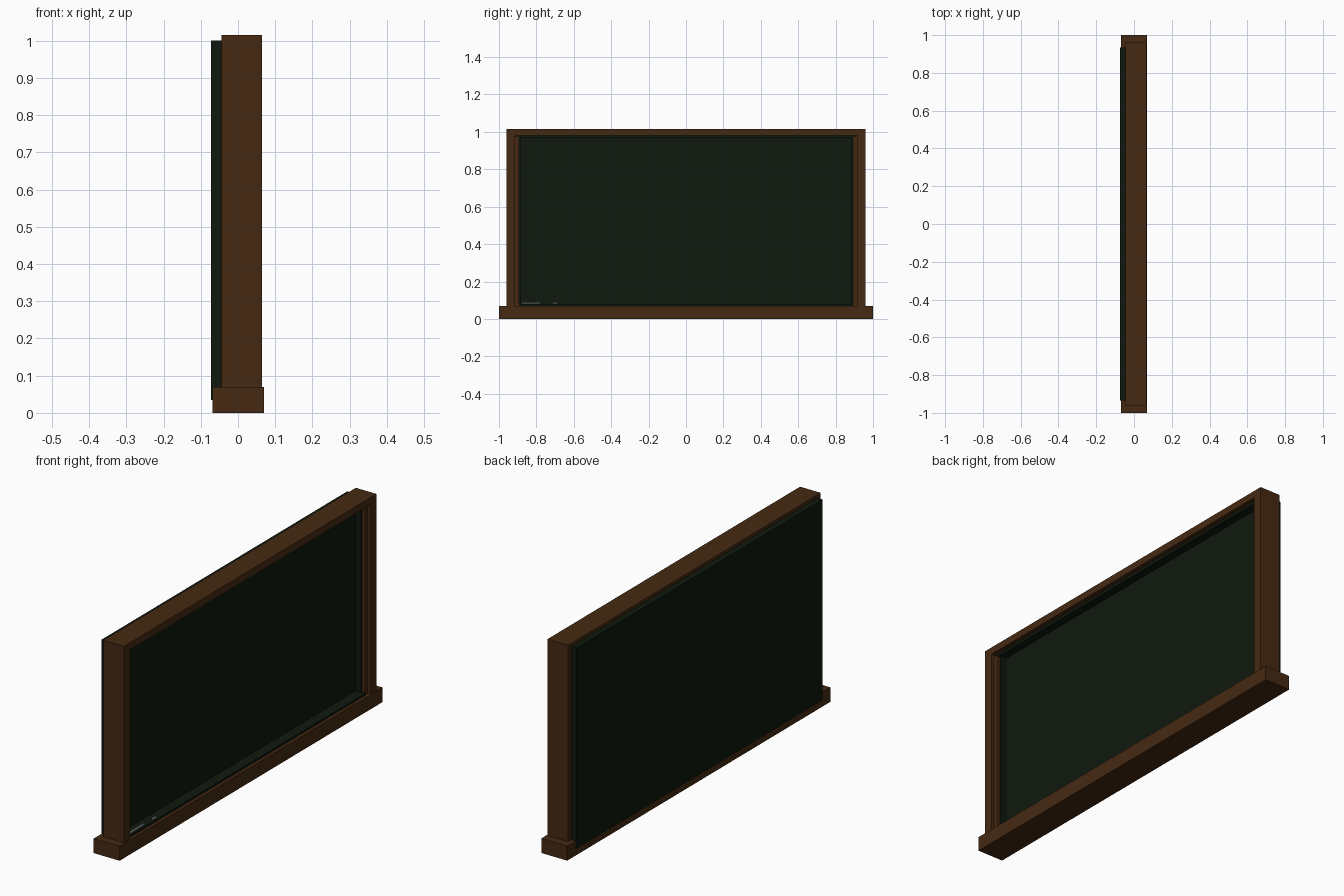
import bpy
import math

if "Cube" in bpy.data.objects:
    bpy.data.objects.remove(bpy.data.objects["Cube"])


def material(name, color):
    m = bpy.data.materials.new(name)
    m.diffuse_color = (*color, 1)
    m.use_nodes = True
    m.node_tree.nodes["Principled BSDF"].inputs["Base Color"].default_value = m.diffuse_color
    return m


WOOD = material("dark_wood", (0.06, 0.022, 0.006))
SLATE = material("slate_green", (0.0045, 0.0095, 0.0045))
CHALK = material("chalk_white", (0.8, 0.8, 0.78))


def box(name, x, y, z, mat):
    """Box from (min, max) ranges on each axis."""
    bpy.ops.mesh.primitive_cube_add(
        size=1, location=[(a + b) / 2 for a, b in (x, y, z)])
    ob = bpy.context.object
    ob.name = name
    ob.scale = [b - a for a, b in (x, y, z)]
    bpy.ops.object.transform_apply(location=True, rotation=False, scale=True)
    ob.data.materials.append(mat)
    return ob


def pair(name, x, y, z, mat):
    """Box mirrored to the other end of the board."""
    ob = box(name, x, y, z, mat)
    ob.modifiers.new("Mirror", 'MIRROR').use_axis = (False, True, False)
    # Mirror about the world centre
    y_mid = sum(y) / 2
    for v in ob.data.vertices:
        v.co.y += ob.location.y
    ob.location.y = 0
    return ob


# Wooden frame: base rail, posts with stepped inner strips, top rail
box("base_rail", (-0.068, 0.07), (-1, 1), (0, 0.07), WOOD)
pair("side_post", (-0.045, 0.065), (0.915, 0.96), (0.07, 0.98), WOOD)
pair("inner_post_strip", (-0.045, 0.05), (0.893, 0.915), (0.07, 0.972), WOOD)
box("top_rail", (-0.045, 0.065), (-0.96, 0.96), (0.98, 1.015), WOOD)

# Writing surface, exposed at the back, with a raised rim at the front
box("writing_panel", (-0.073, 0.005), (-0.935, 0.935), (0.035, 1.0), SLATE)
pair("panel_rim_side", (0.005, 0.035), (0.885, 0.893), (0.07, 0.98), SLATE)
box("panel_rim_top", (0.005, 0.045), (-0.915, 0.915), (0.967, 0.98), SLATE)
box("chalk_ledge", (0.005, 0.055), (-0.893, 0.893), (0.07, 0.08), SLATE)

# Chalk pieces lying on the ledge
for i, (y, length) in enumerate([(-0.83, 0.1), (-0.70, 0.025)]):
    bpy.ops.mesh.primitive_cylinder_add(
        vertices=8, radius=0.004, depth=length, location=(0.043, y, 0.084),
        rotation=(math.pi / 2, 0, 0))
    ob = bpy.context.object
    ob.name = f"chalk_{i + 1}"
    ob.data.materials.append(CHALK)
